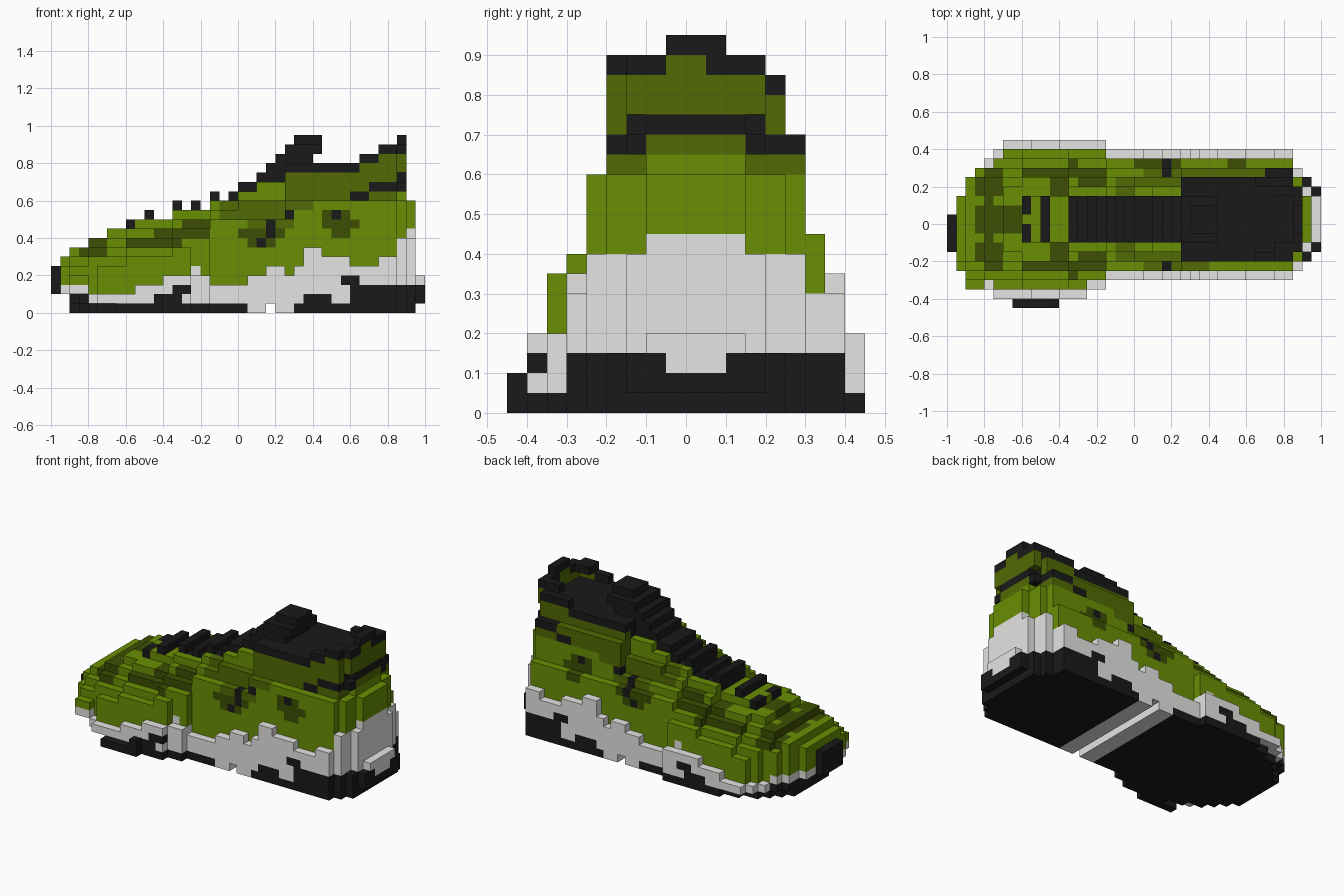
import bpy, bmesh

if "Cube" in bpy.data.objects:
    bpy.data.objects.remove(bpy.data.objects["Cube"])

S = 0.05  # block size; cell (x, y, z) fills x*S..(x+1)*S and so on


def runs(start, text):
    """'4x3 5' -> {start:4, start+1:4, start+2:4, start+3:5}"""
    out, x = {}, start
    for tok in text.split():
        v, _, n = tok.partition('x')
        for _ in range(int(n or 1)):
            out[x] = int(v)
            x += 1
    return out


# Profiles along the length of the shoe (heights and widths in cells)
LEFT = runs(-19, "5 7 7 7 8x10 7x2 6x20 5 4 3")
RIGHT = runs(-19, "2 4 5 6 7 8x11 7x20 5 4 3")
TREAD = runs(-18, "3 4 5 6 6 7 7 8")          # rounded toe of the tread
BODY = runs(-19, "6 7 7 8 8 9 9 10x5 11x4 12x3 13x2 14x3 16x8 17x2 18x2 19 12 4")
TONGUE = runs(-7, "12 11 12 11 13 12 13 14 14 15 16 17 18 19x3")
BLACK_TOP = runs(-19, "0 2 2 1x7 2x2 3x2 1x6 0x5 1 2x3 1 1 4 3x7")
GREY_TOP = runs(-19, "3x3 2x5 3x3 4x3 5 4 3x4 4 4 5x2 4 5 7x2 6x3 5x3 6x2 8 9 4")
# Half width by height, and by depth below the top of the toe box
CAP_L = runs(0, "8x4 7x3 6 5x4 4x6 1")
CAP_R = runs(0, "8x4 7x3 6 6 5x5 4x3 3 1")
ROUND = [2, 4, 5, 6, 7]
ROUND_TOE = [4, 5, 6, 7, 7]

# Camouflage patches: x0, x1, z0, z1 (inclusive cells)
DARK_PATCH = [(-17, -15, 6, 6), (-16, -15, 7, 7), (-12, -7, 7, 7), (-6, -4, 8, 9),
              (-9, -7, 8, 8), (0, 4, 8, 8), (1, 3, 7, 7), (9, 12, 9, 9), (10, 11, 8, 8), (9, 11, 10, 10)]
OLIVE_PATCH = [(1, 5, 9, 11), (-2, 0, 10, 11), (5, 17, 12, 18), (6, 7, 11, 11)]
BLACK_MARK = [(2, 2, 7, 7), (3, 3, 8, 9), (5, 5, 10, 10), (10, 10, 10, 10), (12, 13, 12, 12), (14, 16, 13, 13)]


def hit(patches, x, z):
    return any(a <= x <= b and c <= z <= d for a, b, c, d in patches)


def upper_colour(x, y, z):
    if x == 17 and (z == 14 or (z == 13 and abs(y) == 3)):
        return "black"
    if abs(y) >= 3 and hit(BLACK_MARK, x, z):
        return "black"
    toe_top = -17 <= x <= -13 and z >= BODY[x] - 1
    if toe_top and (abs(y) <= 1 or x == -16):
        return "dark camo green"
    if hit(DARK_PATCH, x, z) and not (toe_top and abs(y) == 2):
        return "dark camo green"
    if hit(OLIVE_PATCH, x, z) and not (x == 17 and z < 13):
        return "olive green"
    return "leaf green"


cells = {}  # (x, y, z) -> (part, colour)

for x in range(-19, 20):
    for z in range(BODY[x]):
        # ground clearance at toe and heel, and the groove under the arch
        if (z < 2 and x == -19) or (z == 0 and x in (3, 19)):
            continue
        l, r = min(LEFT[x], CAP_L[z]), min(RIGHT[x], CAP_R[z])
        sole = z < max(GREY_TOP[x], BLACK_TOP[x])
        limit = 9
        if z == 0 or (z == 1 and x <= -17):      # tread tucked in at the toe
            limit = TREAD.get(x, 8) + z
        if not sole or (z == 4 and x < 0):
            if -17 < x < 18:                     # midsole lip stands proud
                l, r = min(l, LEFT[x] - 1), min(r, RIGHT[x] - 1)
        if not sole:
            k = BODY[x] - 1 - z
            if x < 0 and k < 5:                  # rounded toe box
                limit = (ROUND_TOE if x <= -15 else ROUND)[k]
                if k == 0 and (x >= -7 or x <= -13):
                    limit = max(limit, 3)
            elif 0 <= x < 5 and z >= 10:         # instep slopes to the tongue
                limit = 3 if z >= 12 else 4
            elif x == 17 and z >= 12:
                limit = 2 if z in (12, 14) else 3
            elif x == 18:
                limit = 2
        elif x == 18 and z >= 3:
            limit = 3 if z < 8 else 2
        elif x == 19 and z == 3:
            limit = 2
        for y in range(-min(l, limit), min(r, limit) + 1):
            if (z < BLACK_TOP[x] or (x, z) == (11, 3)) and (x, z) != (-6, 1):
                c = ("outsole", "black")
                if x == 19 and z == 2 and abs(y) <= 1:
                    c = ("midsole", "light grey")
            elif sole:
                c = ("midsole", "light grey")
            elif 5 <= x <= 16 and z >= 16 and abs(y) <= (2 if z == 17 else 3):
                continue                         # foot opening
            elif 5 <= x <= 16 and abs(y) <= 3 and z >= 13:
                c = ("collar_lining", "black")
            elif 5 <= x < 18 and z == BODY[x] - 1 or (x >= 15 and z == 16 and y == 4):
                c = ("collar_lining", "black")
            elif x == 17 and z == 17 and y not in (-1, 0):
                c = ("collar_lining", "black")
            else:
                c = ("upper", upper_colour(x, y, z))
            cells[x, y, z] = c

# Tongue with lace ridges
for x, top in TONGUE.items():
    for z in range(min(BODY[x], top) - 1, top):
        if x == 8 and z == 16:
            continue
        n = 1 if z == 18 else 2
        for y in range(-n, n + 1):
            cells[x, y, z] = ("tongue", "black")

# Lowest lace, lace ends
for y in range(-2, 3):
    cells[-10, y, 10] = ("laces", "black")
for y in (-2, -1, 1, 2):
    cells[-12, y, 9] = ("laces", "black")

# Toe bumper and side tab of the outsole
for y in range(-3, 1):
    for z in range(2, 5):
        cells[-20, y, z] = ("outsole", "black")
for x in range(-13, -8):
    for z in range(2 if x == -9 else 1):
        cells[x, -9, z] = ("outsole", "black")

# Materials
COLOURS = {"black": (0.010, 0.010, 0.010), "light grey": (0.78, 0.78, 0.765),
           "leaf green": (0.142, 0.275, 0.001), "olive green": (0.083, 0.143, 0.001),
           "dark camo green": (0.048, 0.078, 0.001)}
mats = {}
for name, rgb in COLOURS.items():
    mats[name] = bpy.data.materials.new(name)
    mats[name].diffuse_color = (*rgb, 1)

# Outward block faces: neighbour direction and its four corners
SIDES = [((1, 0, 0), "100 110 111 101"), ((-1, 0, 0), "000 001 011 010"),
         ((0, 1, 0), "010 011 111 110"), ((0, -1, 0), "000 100 101 001"),
         ((0, 0, 1), "001 101 111 011"), ((0, 0, -1), "000 010 110 100")]


def build(part):
    """One mesh per part, keeping only faces open to the air."""
    bm, verts = bmesh.new(), {}
    names = sorted({c for p, c in cells.values() if p == part})
    for (x, y, z), (p, c) in cells.items():
        if p != part:
            continue
        for (dx, dy, dz), corners in SIDES:
            if (x + dx, y + dy, z + dz) in cells:
                continue
            loop = []
            for k in corners.split():
                key = (x + int(k[0]), y + int(k[1]), z + int(k[2]))
                if key not in verts:
                    verts[key] = bm.verts.new([v * S for v in key])
                loop.append(verts[key])
            bm.faces.new(loop).material_index = names.index(c)
    me = bpy.data.meshes.new(part)
    bm.to_mesh(me)
    bm.free()
    for n in names:
        me.materials.append(mats[n])
    bpy.context.collection.objects.link(bpy.data.objects.new(part, me))


for part in sorted({p for p, c in cells.values()}):
    build(part)

for m in bpy.data.materials:
    if m.users and not m.is_grease_pencil:
        m.use_nodes = True
        m.node_tree.nodes["Principled BSDF"].inputs["Base Color"].default_value = m.diffuse_color
